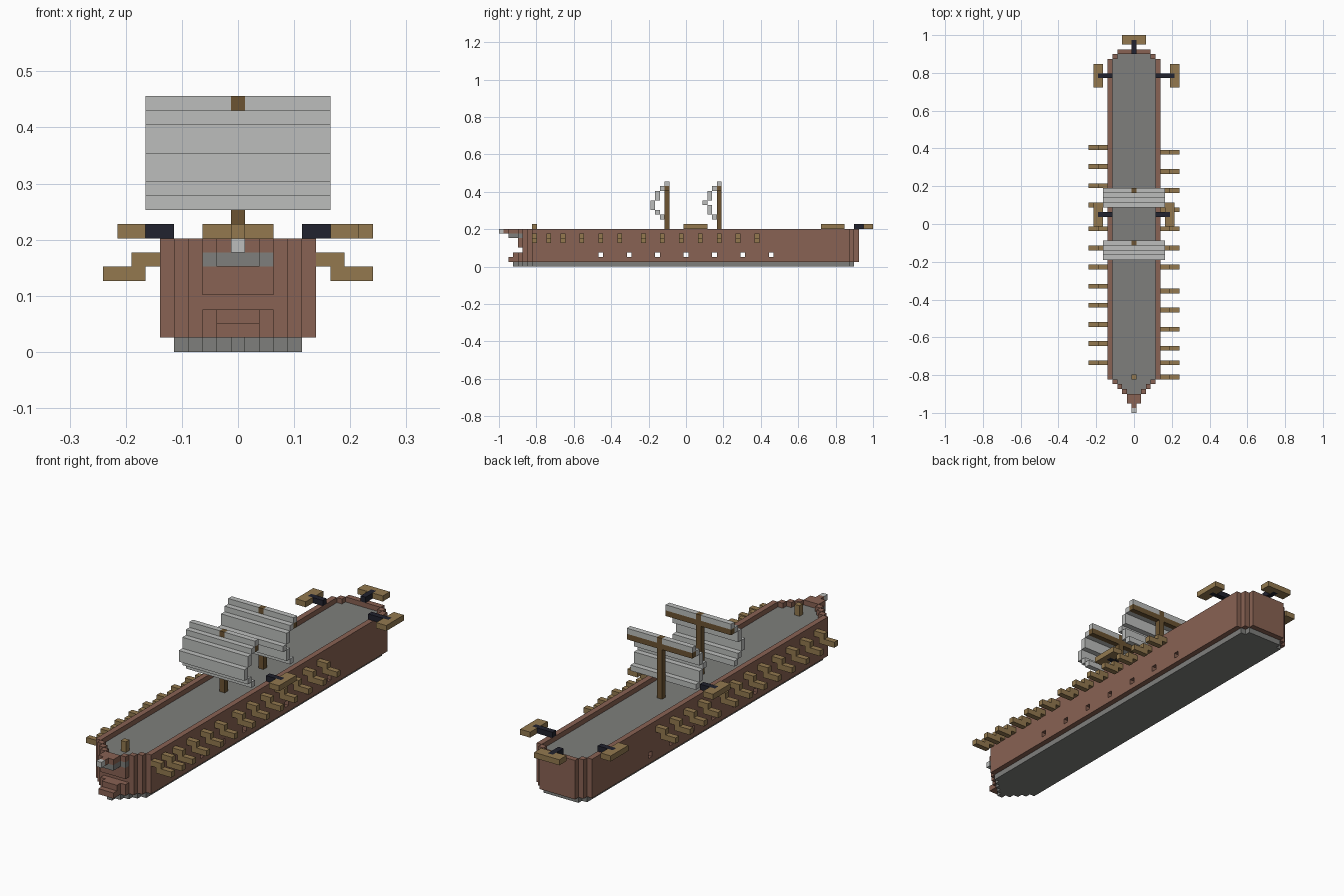
import bpy, bmesh

U = 2 / 79            # one block of the build grid
MID = 39.5            # grid row at y = 0

cube = bpy.data.objects.get("Cube")
if cube:
    bpy.data.objects.remove(cube, do_unlink=True)


def material(name, rgb):
    lin = [((c / 255 + 0.055) / 1.055) ** 2.4 for c in rgb] + [1]
    m = bpy.data.materials.new(name)
    m.use_nodes = True
    m.diffuse_color = lin
    m.node_tree.nodes["Principled BSDF"].inputs["Base Color"].default_value = lin
    return m


BROWN = material("hull brown", (137, 98, 83))
GREY = material("stone grey", (126, 127, 124))
SAIL = material("sail white", (188, 190, 188))
TAN = material("light wood", (147, 121, 79))
WOOD = material("dark wood", (108, 84, 50))
BLACK = material("gun black", (33, 34, 46))


def finish(name, bm, mat):
    bmesh.ops.recalc_face_normals(bm, faces=bm.faces)
    mesh = bpy.data.meshes.new(name)
    bm.to_mesh(mesh)
    bm.free()
    mesh.materials.append(mat)
    obj = bpy.data.objects.new(name, mesh)
    bpy.context.collection.objects.link(obj)
    return obj


def box(bm, x0, x1, j0, j1, k0, k1):
    """Block from grid bounds: x, row j along the ship, height k."""
    verts = bmesh.ops.create_cube(bm, size=1)["verts"]
    for v in verts:
        v.co.x = U * (x1 if v.co.x > 0 else x0)
        v.co.y = U * ((j1 if v.co.y > 0 else j0) - MID)
        v.co.z = U * (k1 if v.co.z > 0 else k0)


def boxes(name, mat, *bounds):
    bm = bmesh.new()
    for b in bounds:
        box(bm, *b)
    return finish(name, bm, mat)


BOW = [0.5, 0.5, 1.5, 1.5, 2.5, 3.5, 4.5]


def half_width(j):
    if j < len(BOW):
        return BOW[j]
    return {74: 4.5, 75: 3.5}.get(j, 5.5)


def slab(bm, j0, j1, k0, k1, inset=0):
    """Solid slice of the stepped hull outline."""
    side = []
    for j in range(j0, j1):
        w = half_width(j) - inset
        if side and side[-1][0] == w:
            side[-1] = (w, j + 1)
        else:
            side += [(w, j), (w, j + 1)]
    outline = side + [(-x, j) for x, j in reversed(side)]
    face = bm.faces.new([bm.verts.new((x * U, (j - MID) * U, k0 * U)) for x, j in outline])
    top = bmesh.ops.extrude_face_region(bm, geom=[face])["geom"]
    for v in top:
        if isinstance(v, bmesh.types.BMVert):
            v.co.z = k1 * U


# Keel and hull, with a row of small ports through the hull
bm = bmesh.new()
slab(bm, 3, 75, 0, 1, 1)
finish("keel", bm, GREY)

bm = bmesh.new()
slab(bm, 2, 76, 1, 2)
start = 3
for port in range(21, 58, 6):
    slab(bm, start, port, 2, 3)
    start = port + 1
slab(bm, start, 76, 2, 3)
slab(bm, 5, 76, 3, 4)
slab(bm, 4, 76, 4, 6)
slab(bm, 5, 76, 6, 7)
finish("hull", bm, BROWN)

# Rim around the deck
bm = bmesh.new()
for j in list(range(1, 7)) + list(range(74, 76)):
    w = half_width(j)
    if j <= 3 or j == 75:
        box(bm, -w, w, j, j + 1, 7, 8)
    else:
        for s in (-1, 1):
            box(bm, *sorted((s * (w - 1), s * w)), j, j + 1, 7, 8)
for s in (-1, 1):
    box(bm, *sorted((s * 4.5, s * 5.5)), 7, 74, 7, 8)
finish("rim", bm, BROWN)

bm = bmesh.new()
slab(bm, 4, 75, 7, 7.1, 1)
finish("deck", bm, GREY)

# Bow details
bm = bmesh.new()
slab(bm, 2, 5, 6, 7)
finish("bow_plate", bm, GREY)
boxes("bow_tip", SAIL, (-0.5, 0.5, 0, 1, 7, 8))
boxes("bow_post", TAN, (-0.5, 0.5, 7, 8, 7, 9))


# Masts, yards and stepped sails: (rows forward of mast, bottom, top)
def rig(name, j, steps):
    boxes(name + "_mast", WOOD, (-0.5, 0.5, j, j + 1, 7, 18))
    boxes(name + "_yard", WOOD, (-6.5, -0.5, j, j + 1, 16, 17), (0.5, 6.5, j, j + 1, 16, 17))
    strips = [(-6.5, 6.5, j - d, j - d + 1, k0, k1) for d, k0, k1 in steps]
    top = [(s - 3, s + 3, j, j + 1, 17, 18) for s in (-3.5, 3.5)]
    boxes(name + "_sail", SAIL, *strips, *top)


rig("front", 35, [(1, 16, 17), (2, 14, 16), (3, 12, 14), (2, 11, 12), (1, 10, 11)])
rig("rear", 46, [(1, 16, 17), (2, 14, 16), (3, 13, 14), (2, 11, 13), (1, 10, 11)])

# Stepped oars on both sides
left_rows = [7, 10, 13, 17, 21, 25] + list(range(30, 55, 4))
right_rows = list(range(10, 39, 4)) + list(range(43, 56, 4))
for name, s, rows in (("left_oars", 1, left_rows), ("right_oars", -1, right_rows)):
    bm = bmesh.new()
    for j in rows:
        box(bm, *sorted((s * 5.5, s * 7.5)), j, j + 1, 6, 7)
        box(bm, *sorted((s * 6.5, s * 9.5)), j, j + 1, 5, 6)
    finish(name, bm, TAN)


# Side guns: dark barrel set into a notched wooden block
def side_gun(name, s, j, x):
    span = lambda a, b: sorted((s * a, s * b))
    boxes(name + "_barrel", BLACK, (*span(4.5, x + 1), j, j + 1, 8, 9))
    boxes(name + "_block", TAN, (*span(x + 1, x + 2), j - 2, j + 3, 8, 9),
          (*span(x, x + 1), j - 2, j, 8, 9), (*span(x, x + 1), j + 1, j + 3, 8, 9))


side_gun("left_rear_gun", 1, 70, 7.5)
side_gun("right_rear_gun", -1, 70, 6.5)
side_gun("left_mid_gun", 1, 41, 6.5)
side_gun("right_mid_gun", -1, 41, 6.5)

# Stern gun
boxes("stern_gun_barrel", BLACK, (-0.5, 0.5, 75, 78, 8, 9))
boxes("stern_gun_block", TAN, (-2.5, 2.5, 78, 79, 8, 9),
      (-2.5, -0.5, 77, 78, 8, 9), (0.5, 2.5, 77, 78, 8, 9))
